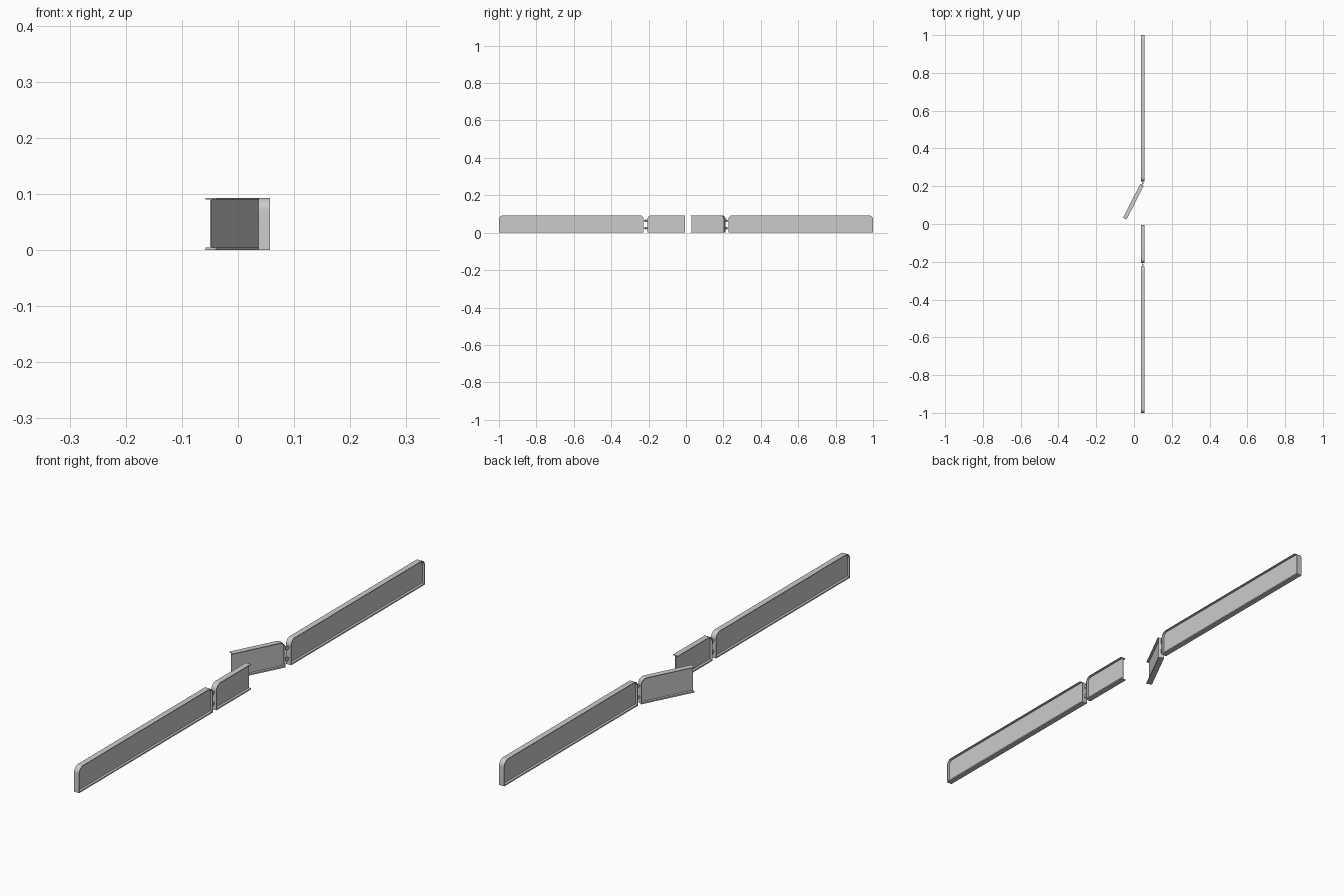
import bpy, bmesh
from math import sin, cos, pi, radians
from mathutils import Matrix, Vector

if "Cube" in bpy.data.objects:
    bpy.data.objects.remove(bpy.data.objects["Cube"])

X, H, W = 0.0465, 0.093, 0.0208       # wall line, height, flange width
T, BASE, WEB = 0.0025, 0.005, 0.003   # rim, foot and web thickness
HINGE = 0.2155


def arc(cy, cz, r, a0, a1, n=8):
    return [(cy + r * cos(a0 + (a1 - a0) * i / n), cz + r * sin(a0 + (a1 - a0) * i / n))
            for i in range(n + 1)]


def prism(name, outline, width, matrix):
    """Extrude a (y, z) outline symmetrically across x."""
    bm = bmesh.new()
    f = bm.faces.new([bm.verts.new((-width / 2, y, z)) for y, z in outline])
    ext = bmesh.ops.extrude_face_region(bm, geom=[f])
    bmesh.ops.translate(bm, vec=(width, 0, 0),
                        verts=[v for v in ext['geom'] if isinstance(v, bmesh.types.BMVert)])
    bmesh.ops.recalc_face_normals(bm, faces=bm.faces)
    bm.transform(matrix)
    me = bpy.data.meshes.new(name)
    bm.to_mesh(me)
    bm.free()
    ob = bpy.data.objects.new(name, me)
    bpy.context.collection.objects.link(ob)
    bpy.context.view_layer.objects.active = ob
    ob.select_set(True)
    bpy.ops.object.shade_smooth_by_angle(angle=radians(35))
    ob.select_set(False)


def rim_path(y0, y1, inset, round_end):
    """Path up the y0 end, over the top, and down the y1 end if it is rounded."""
    r = 0.022 - inset
    pts = [(y0 + inset, BASE)] + arc(y0 + 0.022, H - 0.022, r, pi, pi / 2)
    if round_end:
        return pts + arc(y1 - 0.022, H - 0.022, r, pi / 2, 0) + [(y1 - inset, BASE)]
    return pts + [(y1, H - inset)]


def panel(name, y0, y1, round_end, m):
    outer = rim_path(y0, y1, 0, round_end)
    inner = rim_path(y0, y1, T, round_end)
    prism(name + "_rim", outer + inner[::-1], W, m)
    prism(name + "_foot", [(y0, 0), (y1, 0), (y1, BASE), (y0, BASE)], W, m)
    mid = rim_path(y0, y1, T / 2, round_end)
    if not round_end:
        mid.append((y1, BASE))
    prism(name + "_web", mid, WEB, m)


def wall(side, flip, swing):
    base = Matrix.Translation((X, 0, 0)) @ Matrix.Diagonal((1, flip, 1, 1))
    # fixed wall, local y runs from the outer end to the hinge
    panel(side + "_wall", -1, -HINGE - 0.0105, True, base)
    # swinging gate pivots on the hinge line
    gate = base @ Matrix.Translation((0, -HINGE, 0)) @ Matrix.Rotation(swing, 4, 'Z')
    panel(side + "_gate", 0.0095, 0.2095, False, gate)
    # hinge knuckles and leaves
    for i, z in enumerate((0.024, 0.064)):
        n = f"{side}_hinge_{i}"
        box = lambda a, b: [(a, z - .004), (b, z - .004), (b, z + .004), (a, z + .004)]
        prism(n + "_wall_leaf", box(-0.0115, 0), 0.004, base @ Matrix.Translation((0, -HINGE, 0)))
        prism(n + "_gate_leaf", box(0, 0.0105), 0.004, gate)
        prism(n + "_knuckle", arc(0, 0, 0.004, 0, 2 * pi, 12)[:-1], 0.012,
              base @ Matrix.Translation((0, -HINGE, z)) @ Matrix.Rotation(pi / 2, 4, 'Y'))


wall("front", 1, 0)
wall("back", -1, radians(27))
